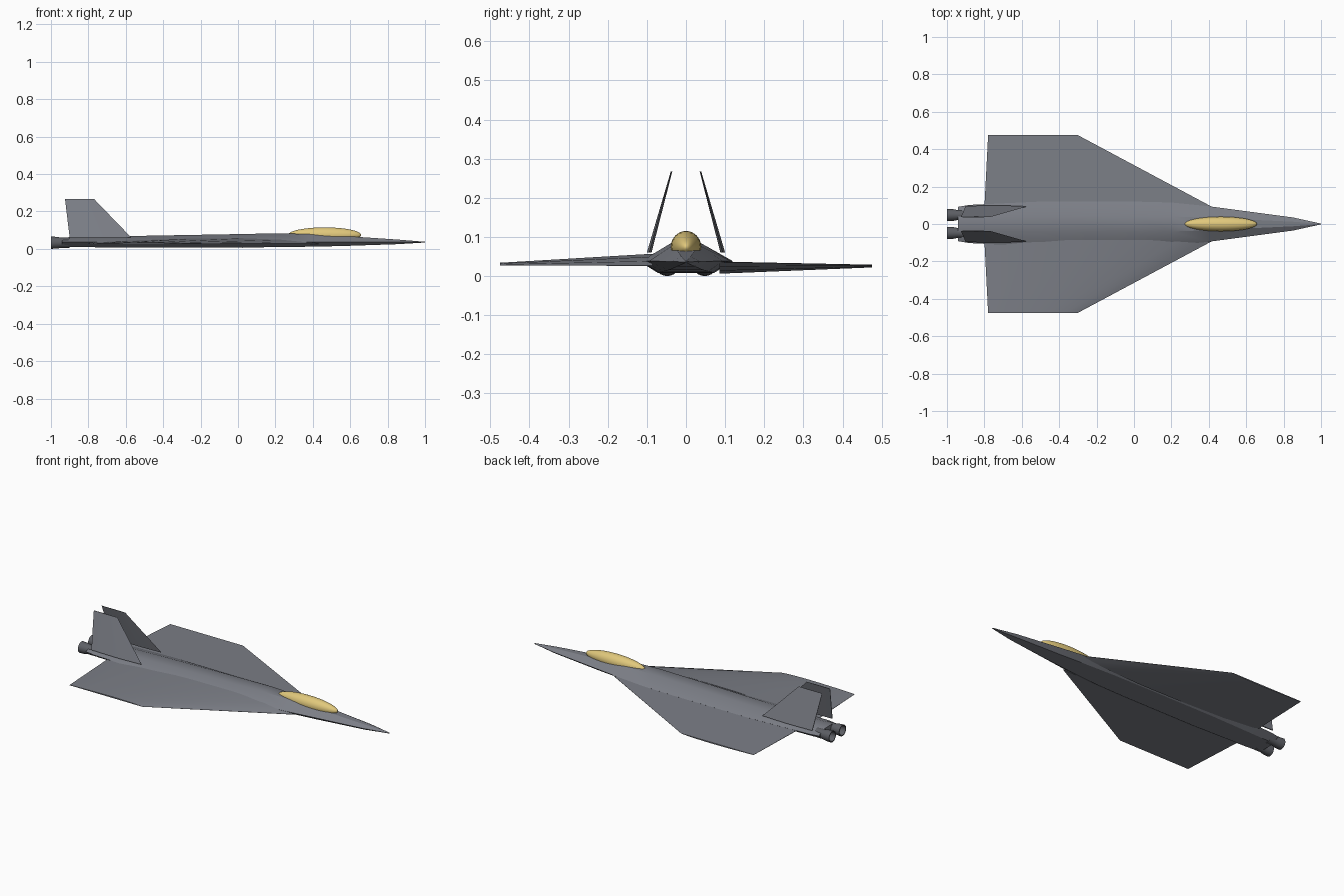
import bpy, bmesh, math
from mathutils import Vector

cube = bpy.data.objects.get("Cube")
if cube:
    bpy.data.objects.remove(cube, do_unlink=True)


def material(name, color):
    m = bpy.data.materials.new(name)
    m.use_nodes = True
    m.diffuse_color = (*color, 1)
    m.node_tree.nodes["Principled BSDF"].inputs["Base Color"].default_value = (*color, 1)
    return m


grey = material("hull grey", (0.20, 0.21, 0.24))
dark = material("engine grey", (0.11, 0.115, 0.13))
gold = material("canopy gold", (0.75, 0.58, 0.2))


def loft(name, sections, mat, angle=30):
    """Skin equal-length closed sections and cap both ends."""
    bm = bmesh.new()
    rings = [[bm.verts.new(p) for p in s] for s in sections]
    n = len(rings[0])
    for a, b in zip(rings, rings[1:]):
        for i in range(n):
            j = (i + 1) % n
            bm.faces.new((a[i], a[j], b[j], b[i]))
    bm.faces.new(rings[0])
    bm.faces.new(rings[-1])
    bmesh.ops.remove_doubles(bm, verts=bm.verts, dist=1e-5)
    bmesh.ops.recalc_face_normals(bm, faces=bm.faces)
    mesh = bpy.data.meshes.new(name)
    bm.to_mesh(mesh)
    bm.free()
    mesh.materials.append(mat)
    ob = bpy.data.objects.new(name, mesh)
    bpy.context.collection.objects.link(ob)
    bpy.ops.object.select_all(action='DESELECT')
    ob.select_set(True)
    bpy.context.view_layer.objects.active = ob
    bpy.ops.object.shade_smooth_by_angle(angle=math.radians(angle))
    return ob


# Fuselage: hexagonal sections given as x, half width, bottom, side, top
stations = [(1.0, 0.002, 0.034, 0.036, 0.038), (0.85, 0.035, 0.025, 0.037, 0.05),
            (0.55, 0.075, 0.015, 0.038, 0.07), (0.4, 0.095, 0.012, 0.038, 0.079),
            (0.2, 0.115, 0.009, 0.038, 0.083), (0.0, 0.12, 0.008, 0.038, 0.079),
            (-0.5, 0.12, 0.008, 0.038, 0.07), (-0.88, 0.102, 0.009, 0.038, 0.063),
            (-0.94, 0.092, 0.01, 0.038, 0.061)]


def hull_section(x, w, bottom, side, top):
    return [(x, 0.35 * w, top), (x, w, side), (x, 0.6 * w, bottom),
            (x, -0.6 * w, bottom), (x, -w, side), (x, -0.35 * w, top)]


loft("fuselage", [hull_section(*s) for s in stations], grey)

# Wings: flat on one side, cambered on the other; one is the other rolled over
camber = [(0, 0.05), (0.05, 0.4), (0.15, 0.75), (0.33, 1), (0.55, 0.95),
          (0.8, 0.65), (0.97, 0.3), (1, 0.1)]


def wing_section(y, lead, trail, flat, thick):
    curve = [(lead + (trail - lead) * f, y, flat + thick * c) for f, c in camber]
    return curve + [(trail, y, flat), (lead, y, flat)]


for name, side, root_z, tip_z in (("right_wing", -1, 0.026, 0.027),
                                  ("left_wing", 1, 0.037, 0.029)):
    loft(name, [wing_section(side * 0.085, 0.43, -0.80, root_z, -side * 0.031),
                wing_section(side * 0.475, -0.30, -0.78, tip_z, -side * 0.007)], grey, 40)

# Tail fins leaning inward
def fin_section(y, z, front, back, half):
    mid = front + (back - front) * 0.45
    return [(front, y, z), (mid, y + half, z), (back, y + half * 0.4, z),
            (back, y - half * 0.4, z), (mid, y - half, z)]


for name, side in (("right_fin", -1), ("left_fin", 1)):
    loft(name, [fin_section(side * 0.094, 0.06, -0.57, -0.90, 0.006),
                fin_section(side * 0.037, 0.267, -0.77, -0.925, 0.002)], grey)

# Engine nozzles: flared tubes with a recessed end
nozzle = [(-0.90, 0.027), (-0.945, 0.027), (-0.965, 0.031), (-1.0, 0.033),
          (-1.0, 0.028), (-0.96, 0.024)]
for name, side in (("right_nozzle", -1), ("left_nozzle", 1)):
    rings = []
    for x, r in nozzle:
        angles = [math.tau * i / 24 for i in range(24)]
        rings.append([(x, side * 0.048 + r * math.cos(a), 0.033 + r * math.sin(a))
                      for a in angles])
    loft(name, rings, dark)

# Canopy: long ellipsoid sunk into the fuselage
bpy.ops.mesh.primitive_uv_sphere_add(segments=32, ring_count=24, location=(0.463, 0, 0.074))
canopy = bpy.context.object
canopy.name = "canopy"
canopy.scale = (0.195, 0.039, 0.041)
canopy.data.materials.append(gold)
bpy.ops.object.shade_smooth()
